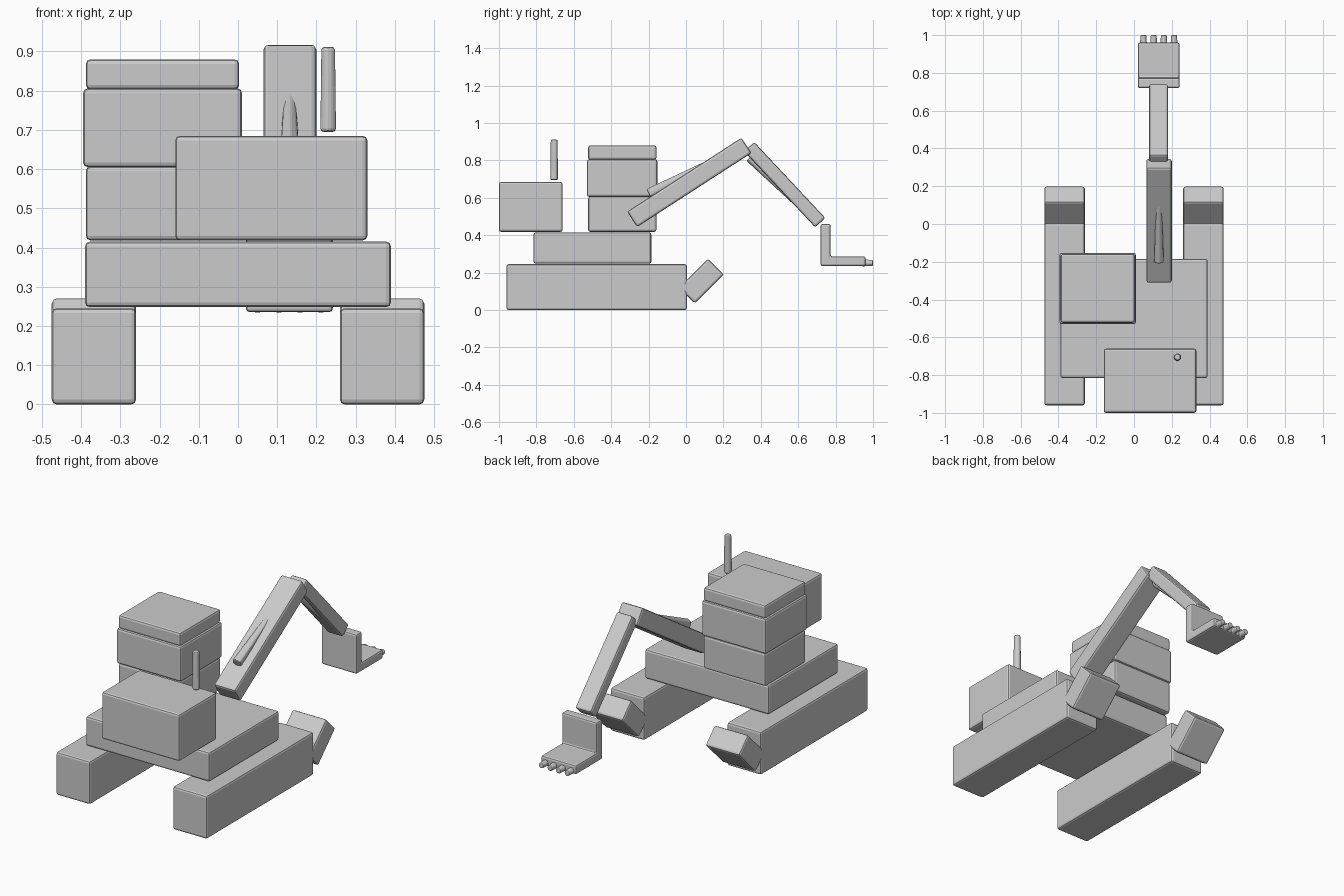
import bpy, bmesh, math
from mathutils import Vector, Matrix

if "Cube" in bpy.data.objects:
    bpy.data.objects.remove(bpy.data.objects["Cube"])


def finish(name, bm, bevel):
    bmesh.ops.recalc_face_normals(bm, faces=bm.faces[:])
    me = bpy.data.meshes.new(name)
    bm.to_mesh(me)
    bm.free()
    ob = bpy.data.objects.new(name, me)
    bpy.context.collection.objects.link(ob)
    m = ob.modifiers.new("bevel", 'BEVEL')
    m.width, m.segments, m.limit_method = bevel, 2, 'ANGLE'
    return ob


def box(name, x, y, z, bevel=0.012):
    """Box from (min, max) ranges."""
    bm = bmesh.new()
    bmesh.ops.create_cube(bm, size=1)
    for v in bm.verts:
        v.co = [(r[0] + r[1]) / 2 + c * (r[1] - r[0]) for c, r in zip(v.co, (x, y, z))]
    return finish(name, bm, bevel)


def beam(name, x, start, end, depth):
    """Box along a line in the side plane, start/end are (y, z)."""
    a, b = Vector(start), Vector(end)
    d, c = b - a, (a + b) / 2
    h = d.length / 2
    ob = box(name, ((x[0] - x[1]) / 2, (x[1] - x[0]) / 2), (-h, h), (-depth / 2, depth / 2))
    ob.data.transform(Matrix.Translation(((x[0] + x[1]) / 2, c.x, c.y))
                      @ Matrix.Rotation(math.atan2(d.y, d.x), 4, 'X'))
    return ob


def rod(name, a, b, r1, r2, sides=6, bevel=0.008):
    """Tapered rod between two points."""
    a, b = Vector(a), Vector(b)
    d = b - a
    bm = bmesh.new()
    bmesh.ops.create_cone(bm, cap_ends=True, segments=sides, radius1=r1, radius2=r2, depth=d.length,
                          matrix=Matrix.Translation((a + b) / 2) @ d.to_track_quat('Z', 'Y').to_matrix().to_4x4())
    return finish(name, bm, bevel)


# Tracks with raised front ends
for side, x in (("left", (-0.475, -0.26)), ("right", (0.26, 0.475))):
    box(side + "_track", x, (-0.96, 0.005), (0, 0.245))
    beam(side + "_track_front", x, (0.005, 0.078), (0.16, 0.232), 0.12)

# Turntable deck
box("deck", (-0.39, 0.39), (-0.815, -0.185), (0.248, 0.415))

# Cab in three tiers
box("cab_base", (-0.388, 0.003), (-0.523, -0.158), (0.418, 0.607))
box("cab_windows", (-0.395, 0.01), (-0.53, -0.153), (0.605, 0.806))
box("cab_roof", (-0.388, 0.003), (-0.523, -0.158), (0.803, 0.88))

# Engine housing and exhaust
box("engine_housing", (-0.16, 0.33), (-1.0, -0.66), (0.418, 0.685))
rod("exhaust", (0.23, -0.705, 0.695), (0.23, -0.705, 0.912), 0.023, 0.02, 6)

# Boom, stick and their hydraulic rams
beam("boom", (0.065, 0.2), (-0.288, 0.485), (0.323, 0.88), 0.098)
beam("stick", (0.08, 0.18), (0.338, 0.873), (0.718, 0.467), 0.074)
rod("boom_ram", (0.132, -0.2, 0.622), (0.132, 0.2, 0.827), 0.029, 0.014)
rod("stick_ram", (0.132, 0.34, 0.815), (0.132, 0.62, 0.54), 0.026, 0.014)

# Bucket: L profile extruded across, with teeth
bm = bmesh.new()
profile = [(0.72, 0.235), (0.96, 0.235), (0.96, 0.287), (0.773, 0.287), (0.773, 0.46), (0.72, 0.46)]
face = bm.faces.new([bm.verts.new((0.02, y, z)) for y, z in profile])
ext = bmesh.ops.extrude_face_region(bm, geom=[face])
bmesh.ops.translate(bm, vec=(0.222, 0, 0),
                    verts=[g for g in ext["geom"] if isinstance(g, bmesh.types.BMVert)])
finish("bucket", bm, 0.01)
for i in range(4):
    x = 0.05 + i * 0.054
    rod("bucket_tooth", (x, 0.94, 0.252), (x, 1.0, 0.252), 0.02, 0.017, 8, 0.006)
